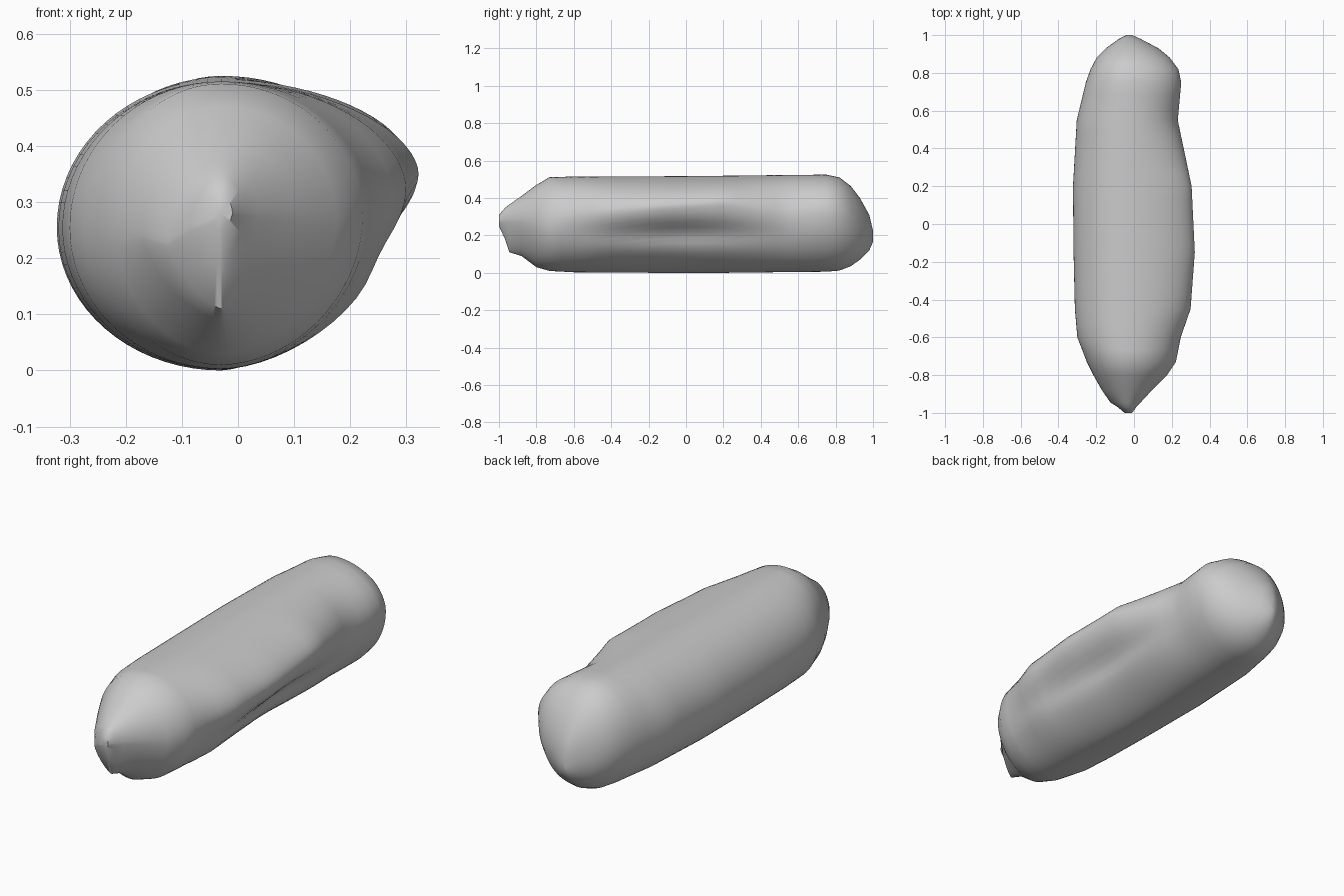
import bpy, bmesh, math

if "Cube" in bpy.data.objects:
    bpy.data.objects.remove(bpy.data.objects["Cube"])

SEGMENTS = 72
CENTRE_X = -0.03

# y, left x, right x, bottom z, top z, right ridge z
STATIONS = [
    (-1.00, -0.05, -0.01, 0.25, 0.31, 0.28),
    (-0.97, -0.085, 0.012, 0.185, 0.345, 0.28),
    (-0.945, -0.125, 0.035, 0.11, 0.365, 0.28),
    (-0.88, -0.17, 0.095, 0.09, 0.41, 0.28),
    (-0.80, -0.215, 0.175, 0.03, 0.47, 0.27),
    (-0.73, -0.25, 0.222, 0.01, 0.511, 0.27),
    (-0.60, -0.30, 0.248, 0.003, 0.515, 0.30),
    (-0.45, -0.313, 0.30, 0.002, 0.515, 0.32),
    (-0.15, -0.32, 0.322, 0.0, 0.516, 0.35),
    (0.20, -0.323, 0.305, 0.0, 0.519, 0.37),
    (0.55, -0.303, 0.232, 0.004, 0.523, 0.30),
    (0.75, -0.255, 0.25, 0.006, 0.525, 0.32),
    (0.82, -0.23, 0.235, 0.012, 0.51, 0.31),
    (0.88, -0.198, 0.19, 0.035, 0.465, 0.28),
    (0.93, -0.15, 0.13, 0.07, 0.40, 0.24),
    (0.98, -0.08, 0.035, 0.12, 0.31, 0.22),
    (1.00, -0.04, -0.01, 0.165, 0.225, 0.20),
]


def hump(y, centre, reach):
    """Smooth rise from 0 to 1 and back around a centre."""
    t = min(1, abs(y - centre) / reach)
    return (1 + math.cos(math.pi * t)) / 2


def section(station):
    """Lopsided oval: round left half, ridged and hollowed right half."""
    y, left, right, bottom, top, right_z = station
    bulge, nose = hump(y, -0.05, 0.7), hump(y, -0.95, 0.2)
    left_z = 0.48 * bottom + 0.52 * top - 0.015
    points = []
    for i in range(SEGMENTS):
        a = 2 * math.pi * i / SEGMENTS
        c, s = math.cos(a), math.sin(a)
        if c >= 0:
            mid, half = right_z, right - CENTRE_X
            p = 2 - 0.2 * bulge if s >= 0 else 1.9 - 0.4 * bulge - 0.55 * nose
        else:
            mid, half = left_z, CENTRE_X - left
            p = 2 if s >= 0 else 2 - 0.65 * nose
        height = top - mid if s >= 0 else mid - bottom
        x = CENTRE_X + math.copysign(abs(c) ** (2 / p), c) * half
        z = mid + math.copysign(abs(s) ** (2 / p), s) * height
        if c > 0:
            x -= 0.04 * bulge * math.exp(-((z - 0.21) / 0.06) ** 2)
        points.append((x, y, z))
    return points


def blend(a, b, t):
    return tuple(u + (v - u) * t for u, v in zip(a, b))


# Loft through the stations
bm = bmesh.new()
stations = []
for a, b in zip(STATIONS, STATIONS[1:]):
    steps = max(1, round((b[0] - a[0]) / 0.07))
    stations += [blend(a, b, k / steps) for k in range(steps)]
stations.append(STATIONS[-1])
rings = [[bm.verts.new(p) for p in section(s)] for s in stations]
for a, b in zip(rings, rings[1:]):
    for i in range(SEGMENTS):
        j = (i + 1) % SEGMENTS
        bm.faces.new((a[i], a[j], b[j], b[i]))

# Close both ends with fans
for ring in (rings[0], rings[-1]):
    cap = bm.faces.new(ring)
    bmesh.ops.poke(bm, faces=[cap])
bmesh.ops.recalc_face_normals(bm, faces=bm.faces)

# Long rounded body with a bulge along its right side
mesh = bpy.data.meshes.new("long_body")
bm.to_mesh(mesh)
bm.free()
body = bpy.data.objects.new("long_body", mesh)
bpy.context.collection.objects.link(body)
bpy.context.view_layer.objects.active = body
body.select_set(True)
bpy.ops.object.shade_smooth_by_angle(angle=math.radians(50))
